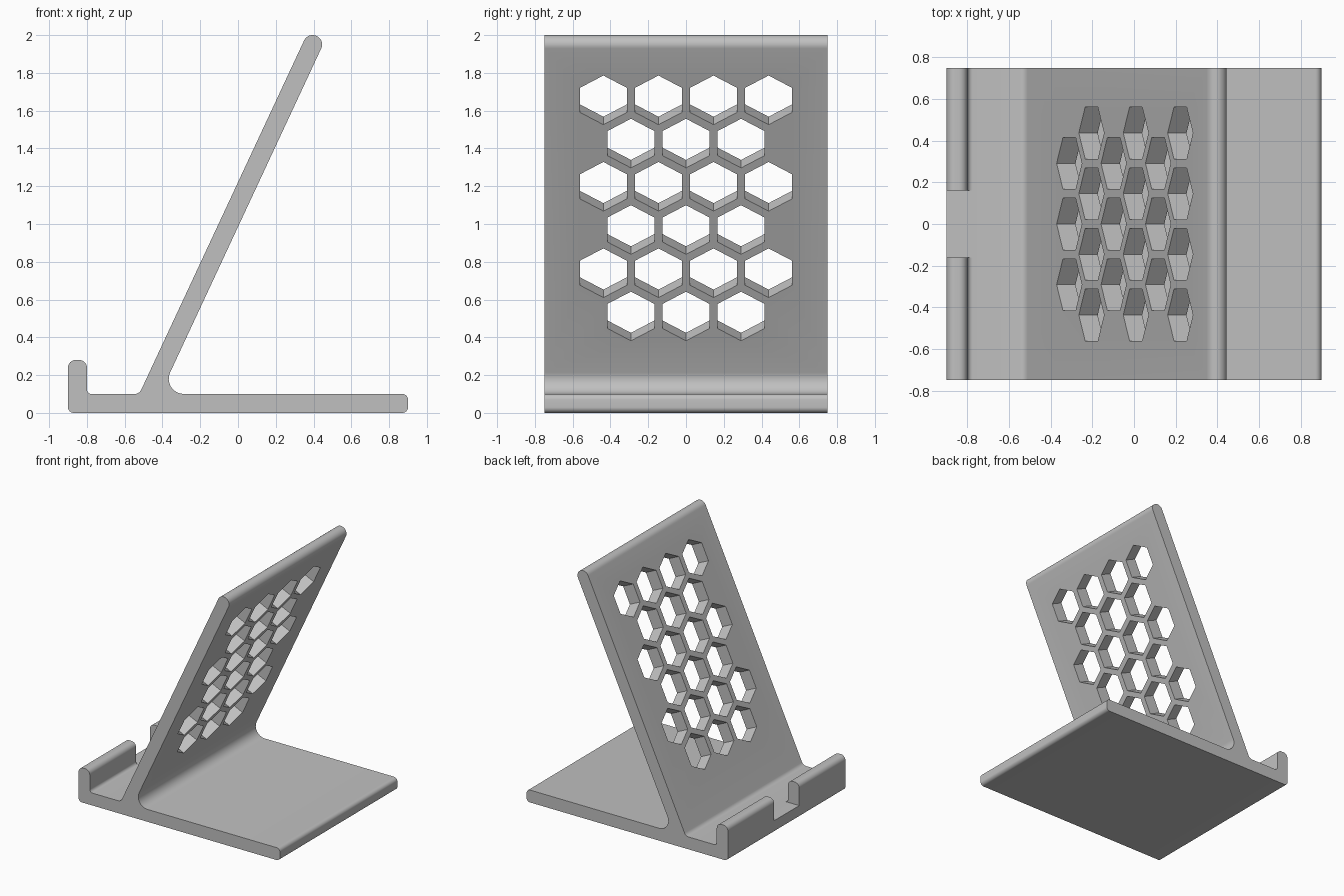
import bpy, bmesh, math
from mathutils import Vector, Matrix

cube = bpy.data.objects.get("Cube")
if cube:
    bpy.data.objects.remove(cube, do_unlink=True)

ANGLE = math.radians(65)
UP = Vector((math.cos(ANGLE), math.sin(ANGLE)))      # along the back rest, in x-z
OUT = Vector((math.sin(ANGLE), -math.cos(ANGLE)))    # through the back rest
TIP = Vector((0.395, 1.95))                          # centre of the rounded top
HALF_T, HALF_W, FLOOR = 0.05, 0.75, 0.1

grey = bpy.data.materials.new("light_grey")
grey.use_nodes = True
COLOUR = (0.53, 0.53, 0.53, 1)
grey.diffuse_color = COLOUR
grey.node_tree.nodes["Principled BSDF"].inputs["Base Color"].default_value = COLOUR


def make_object(name, bm):
    bmesh.ops.recalc_face_normals(bm, faces=bm.faces)
    mesh = bpy.data.meshes.new(name)
    bm.to_mesh(mesh)
    bm.free()
    mesh.materials.append(grey)
    obj = bpy.data.objects.new(name, mesh)
    bpy.context.collection.objects.link(obj)
    return obj


def round_corners(corners, steps=8):
    """Turn (point, radius) corners into an outline with tangent arcs."""
    pts = []
    for i, (p, r) in enumerate(corners):
        a = (corners[i - 1][0] - p).normalized()
        b = (corners[(i + 1) % len(corners)][0] - p).normalized()
        half = a.angle(b) / 2
        centre = p + (a + b).normalized() * (r / math.sin(half))
        start = p + a * (r / math.tan(half)) - centre
        end = p + b * (r / math.tan(half)) - centre
        sweep = start.angle_signed(end)
        for k in range(steps + 1):
            t = -sweep * k / steps
            pts.append(centre + Matrix.Rotation(t, 2) @ start)
    return pts


def rest_at(z, side):
    """Point where a face of the back rest crosses height z."""
    p = TIP + OUT * HALF_T * side
    return p + UP * ((z - p.y) / UP.y)


# Side profile of base, lip and back rest, swept across the width
top = TIP + UP * HALF_T
outline = round_corners([
    (Vector((-0.9, 0)), 0.03),
    (Vector((0.9, 0)), 0.03),
    (Vector((0.9, FLOOR)), 0.03),
    (rest_at(FLOOR, 1), 0.08),
    (top + OUT * HALF_T, 0.0495),
    (top - OUT * HALF_T, 0.0495),
    (rest_at(FLOOR, -1), 0.04),
    (Vector((-0.8, FLOOR)), 0.025),
    (Vector((-0.8, 0.28)), 0.04),
    (Vector((-0.9, 0.28)), 0.04),
])
bm = bmesh.new()
face = bm.faces.new([bm.verts.new((p.x, -HALF_W, p.y)) for p in outline])
swept = bmesh.ops.extrude_face_region(bm, geom=[face])["geom"]
bmesh.ops.translate(bm, vec=(0, 2 * HALF_W, 0),
                    verts=[v for v in swept if isinstance(v, bmesh.types.BMVert)])
stand = make_object("stand", bm)

# Honeycomb hole cutters: rows of four and three, square to the back rest
SPACING, RADIUS = 0.2915, 0.1435
bm = bmesh.new()
axes = Matrix(((UP.x, 0, OUT.x), (0, 1, 0), (UP.y, 0, OUT.y))).to_4x4()
for row in range(6):
    count = 4 - row % 2
    c = TIP + UP * ((1.677 - TIP.y) / UP.y - row * SPACING * math.sqrt(3) / 2)
    for i in range(count):
        y = (i - (count - 1) / 2) * SPACING
        hexagon = bmesh.ops.create_circle(bm, cap_ends=True, segments=6, radius=RADIUS)["verts"]
        # put a corner of the hexagon on the local up axis
        first = hexagon[0].co
        turn = Matrix.Rotation(-math.atan2(first.y, first.x), 4, 'Z')
        place = Matrix.Translation((c.x, y, c.y)) @ axes @ Matrix.Translation((0, 0, -0.1)) @ turn
        bmesh.ops.transform(bm, matrix=place, verts=hexagon)
for f in list(bm.faces):
    ext = bmesh.ops.extrude_face_region(bm, geom=[f])["geom"]
    bmesh.ops.translate(bm, vec=(OUT.x * 0.2, 0, OUT.y * 0.2),
                        verts=[v for v in ext if isinstance(v, bmesh.types.BMVert)])
holes = make_object("hole_cutter", bm)

# Cable notch cutter in the middle of the lip
bm = bmesh.new()
bmesh.ops.create_cube(bm, size=1, matrix=Matrix.Translation((-0.87, 0, FLOOR + 0.2))
                      @ Matrix.Diagonal((0.2, 0.32, 0.4, 1)))
notch = make_object("notch_cutter", bm)

# Cut the openings, then drop the cutters
bpy.context.view_layer.objects.active = stand
for cutter in (holes, notch):
    cutter.hide_render = True
    mod = stand.modifiers.new("cut", 'BOOLEAN')
    mod.operation = 'DIFFERENCE'
    mod.solver = 'EXACT'
    mod.object = cutter
    bpy.ops.object.modifier_apply(modifier=mod.name)
    bpy.data.objects.remove(cutter, do_unlink=True)

# Smooth the rounded edges and keep the cuts crisp
bpy.ops.object.select_all(action='DESELECT')
stand.select_set(True)
bpy.ops.object.shade_smooth_by_angle(angle=math.radians(30))
